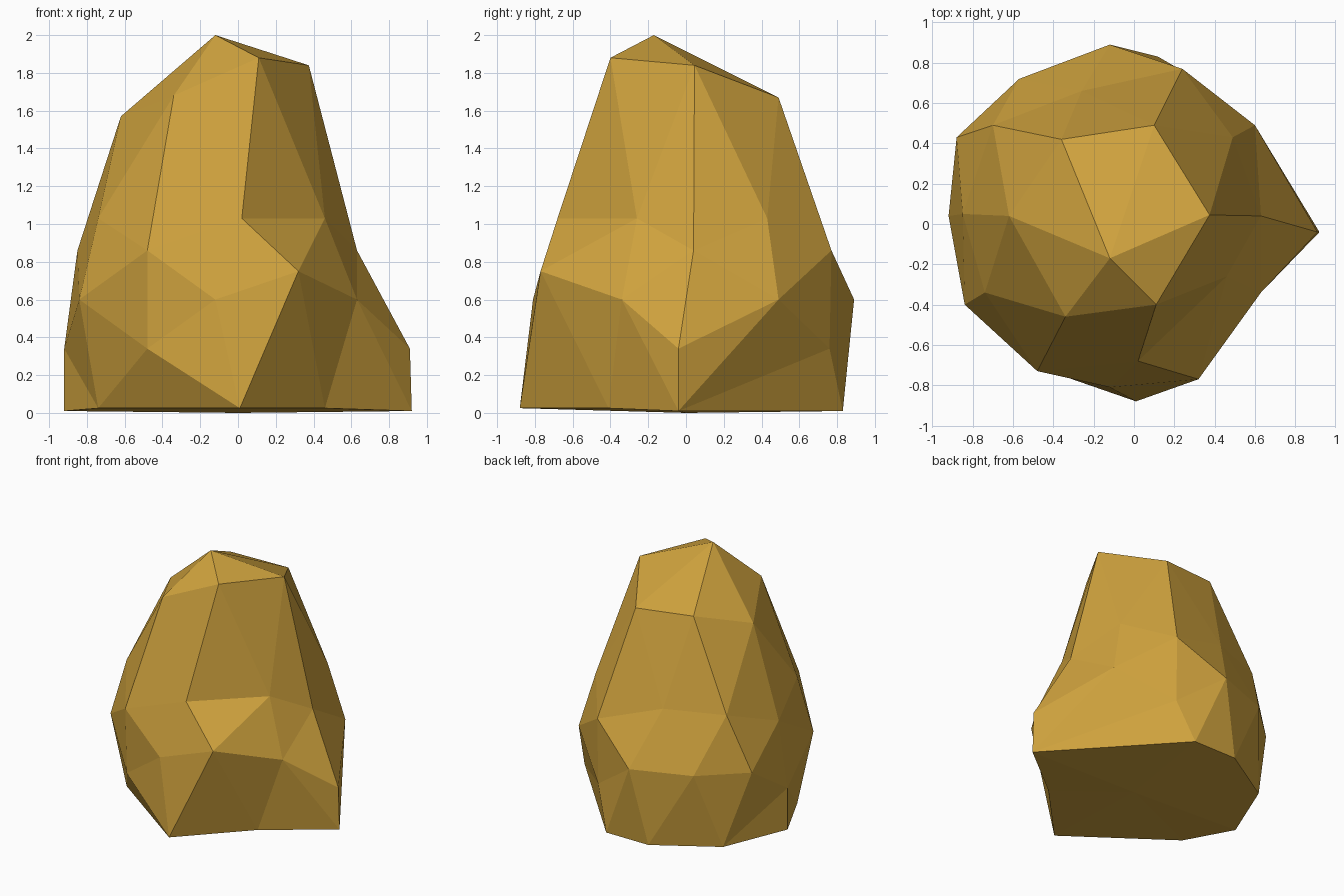
import bpy
import bmesh
from mathutils import Vector

cube = bpy.data.objects.get("Cube")
if cube:
    bpy.data.objects.remove(cube, do_unlink=True)


def make_material(name, color):
    material = bpy.data.materials.new(name)
    material.use_nodes = True
    material.diffuse_color = color
    material.node_tree.nodes["Principled BSDF"].inputs["Base Color"].default_value = color
    return material


def level(height, corners):
    """Corners of the rock that share one height, in hundredths."""
    return [Vector((x, y, height)) / 100 for x, y in corners]


def build_rock(name, corners, core, material):
    """Skin the corners as seen from the core, so dents are kept."""
    bm = bmesh.new()
    target = {}
    for corner in corners:
        vert = bm.verts.new((corner - core).normalized())
        target[vert] = corner
    bmesh.ops.convex_hull(bm, input=list(bm.verts))
    for vert, corner in target.items():
        vert.co = corner
    bmesh.ops.recalc_face_normals(bm, faces=list(bm.faces))
    mesh = bpy.data.meshes.new(name)
    bm.to_mesh(mesh)
    bm.free()
    mesh.materials.append(material)
    rock = bpy.data.objects.new(name, mesh)
    bpy.context.collection.objects.link(rock)
    return rock


# Slanted crown with a single peak
crown = [Vector(p) / 100 for p in (
    (-12, -17, 200), (11, -40, 188), (37.5, 4.5, 184), (10, 49, 167),
    (-36, 42, 170), (-62, 4, 157), (-34, -46, 168))]

# Shoulders, including the ledge cut into the front
shoulders = level(103, [(2, -68), (46, -26), (49, 43), (-26, 66), (-70, 49), (-74, -34)])
upper_belly = level(86, [(63, 4), (24, 77), (-85, 5), (-48, -73)])
ledge_lip = level(75, [(32, -77)])

# Widest part and the spur on the left side
belly = level(60, [(63, -34), (60, 49), (-12, 89), (-57, 72), (-88, 43), (-84, -40), (-12, -81)])
lower_belly = level(34, [(91, -4), (24, 76), (-92, 4), (-48, -71)])

# Nearly flat underside
base = level(1, [(92, -4), (12, 83), (-25, 83), (-71, 55), (-92, 4)])
base_front = level(2.5, [(1, -88), (46, -41), (-74, -34)])
underside = level(0, [(0, 0)])

ochre = make_material("ochre_stone", (0.62, 0.36, 0.047, 1))
build_rock(
    "rock",
    crown + shoulders + upper_belly + ledge_lip + belly + lower_belly
    + base + base_front + underside,
    Vector((0, 0, 0.75)),
    ochre,
)
